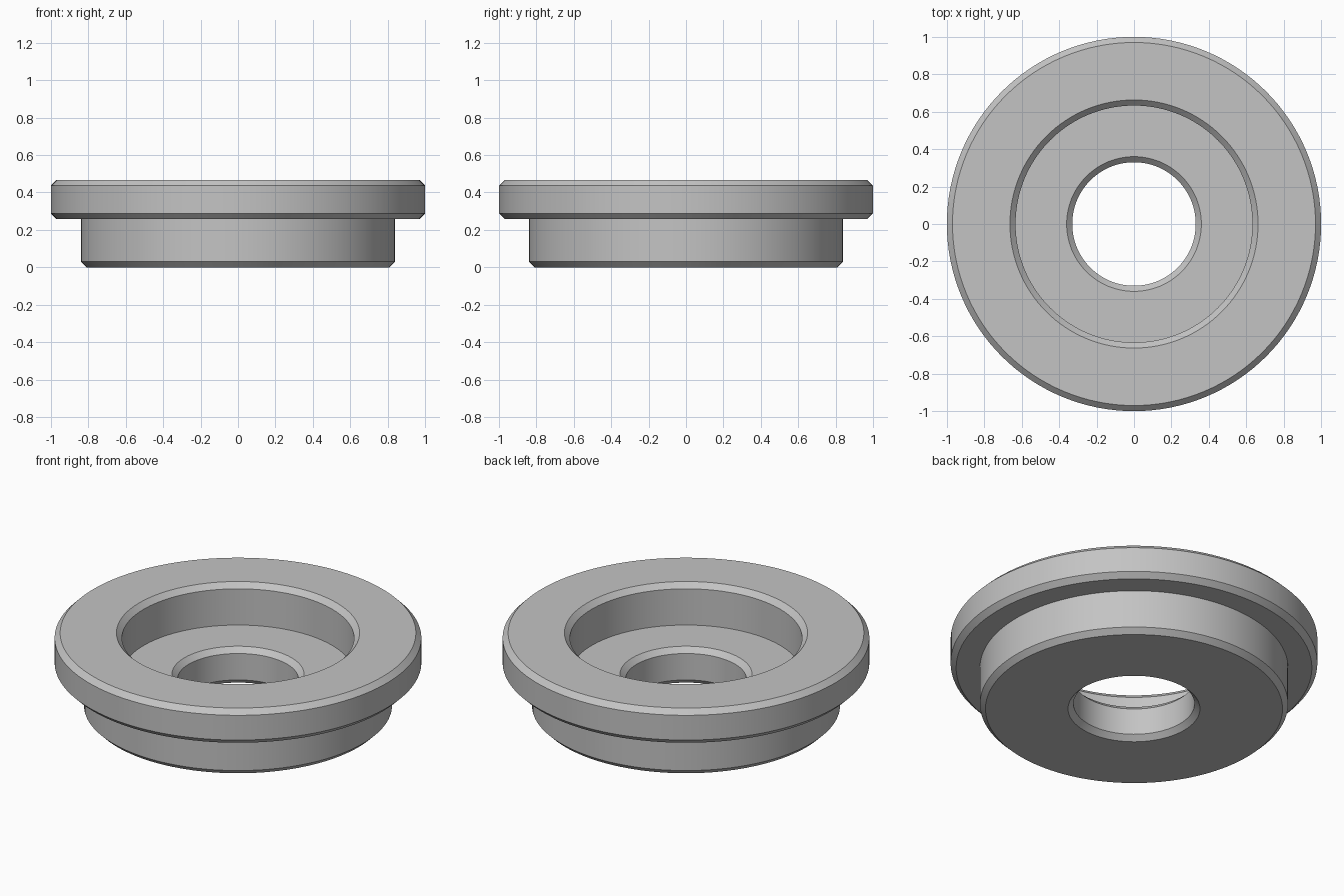
import bpy, bmesh, math

cube = bpy.data.objects.get("Cube")
if cube:
    bpy.data.objects.remove(cube, do_unlink=True)

# Plain grey metal
metal = bpy.data.materials.new("grey_metal")
metal.use_nodes = True
colour = (0.55, 0.55, 0.55, 1)
metal.diffuse_color = colour
metal.node_tree.nodes["Principled BSDF"].inputs["Base Color"].default_value = colour

SEGMENTS = 128
C = 0.03          # chamfer on every outer and bore edge
HEIGHT = 0.467
FLANGE_BASE = 0.258
FLOOR = 0.219
BORE, RECESS, BODY, FLANGE = 0.33, 0.633, 0.84, 1.0

# Closed cross-section as (radius, height)
profile = [
    (BORE, C), (BORE + C, 0),                                # bore, lower edge
    (BODY - C, 0), (BODY, C), (BODY, FLANGE_BASE),           # body
    (FLANGE - C, FLANGE_BASE), (FLANGE, FLANGE_BASE + C),    # flange
    (FLANGE, HEIGHT - C), (FLANGE - C, HEIGHT),
    (RECESS + C, HEIGHT), (RECESS, HEIGHT - C),              # recess
    (RECESS, FLOOR), (BORE + C, FLOOR), (BORE, FLOOR - C),   # floor, bore top
]

# Revolve the section around the vertical axis
bm = bmesh.new()
verts = [bm.verts.new((r, 0, z)) for r, z in profile]
edges = [bm.edges.new((a, b)) for a, b in zip(verts, verts[1:] + verts[:1])]
bmesh.ops.spin(bm, geom=verts + edges, cent=(0, 0, 0), axis=(0, 0, 1),
               angle=math.tau, steps=SEGMENTS, use_merge=True)
bmesh.ops.remove_doubles(bm, verts=bm.verts, dist=1e-4)
bmesh.ops.recalc_face_normals(bm, faces=bm.faces)
mesh = bpy.data.meshes.new("flanged_bushing")
bm.to_mesh(mesh)
bm.free()
mesh.materials.append(metal)

bushing = bpy.data.objects.new("flanged_bushing", mesh)
bpy.context.collection.objects.link(bushing)
bpy.context.view_layer.objects.active = bushing
bushing.select_set(True)
bpy.ops.object.shade_smooth_by_angle(angle=math.radians(30))
